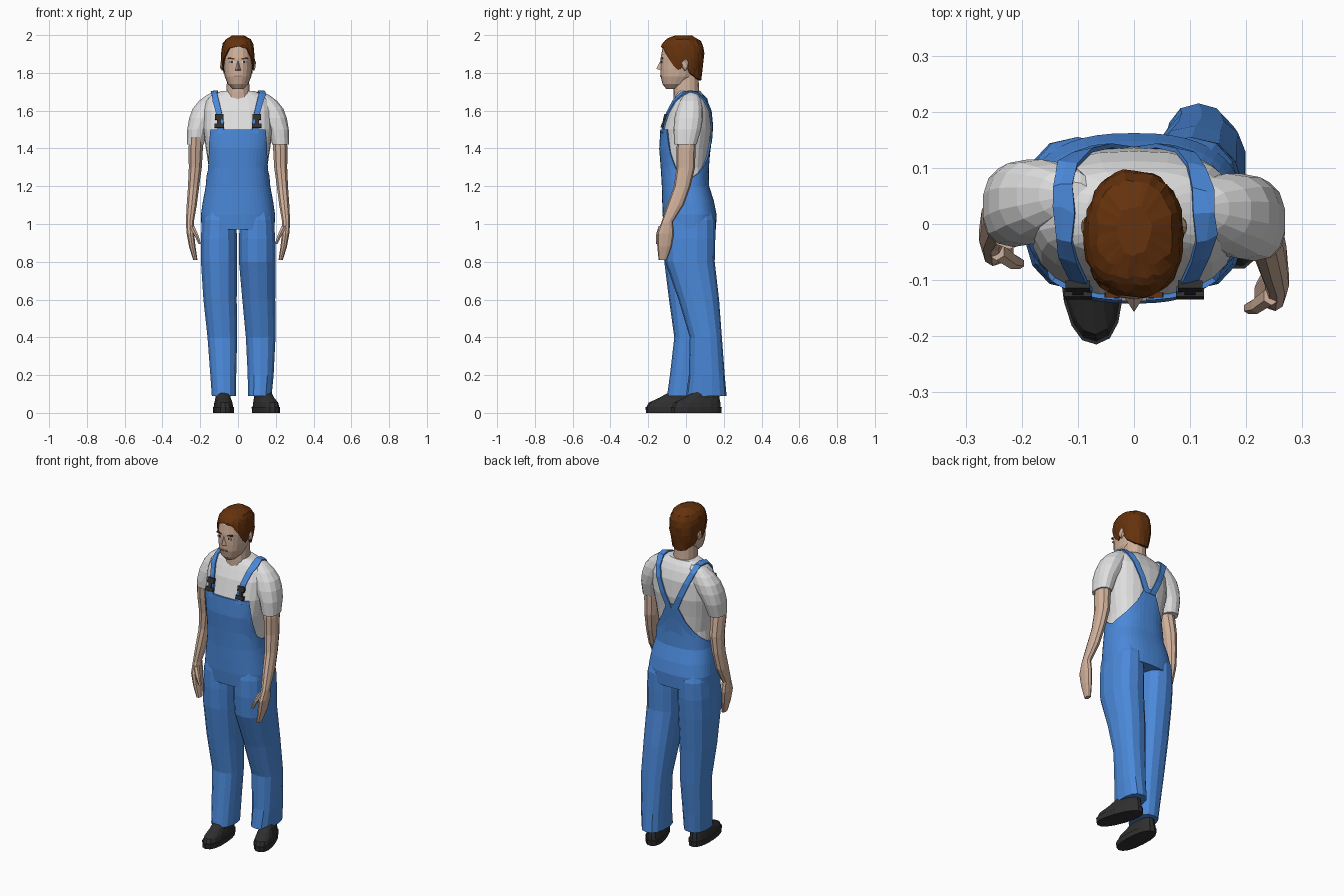
import bpy, bmesh, math, random
from mathutils import Vector, Matrix

if "Cube" in bpy.data.objects:
    bpy.data.objects.remove(bpy.data.objects["Cube"])

random.seed(4)


def material(name, rgb):
    m = bpy.data.materials.new(name)
    m.diffuse_color = (*rgb, 1)
    m.use_nodes = True
    m.node_tree.nodes["Principled BSDF"].inputs["Base Color"].default_value = m.diffuse_color
    return m


BLUE = material("denim blue", (0.07, 0.25, 0.70))
WHITE = material("shirt white", (0.74, 0.74, 0.74))
SKIN = material("skin", (0.64, 0.44, 0.33))
HAIR = material("hair brown", (0.13, 0.032, 0.004))
DARK = material("dark rubber", (0.028, 0.028, 0.028))
LIP = material("lip", (0.38, 0.22, 0.17))


def add_object(name, bm, mat):
    bmesh.ops.recalc_face_normals(bm, faces=bm.faces)
    me = bpy.data.meshes.new(name)
    bm.to_mesh(me)
    bm.free()
    me.materials.append(mat)
    ob = bpy.data.objects.new(name, me)
    bpy.context.collection.objects.link(ob)
    return ob


# A section is (z, centre x, half width, front y, back y); angle 0 faces the front
def point(sec, a, p, grow=0.0):
    z, cx, rx, yf, yb = sec
    sgn = lambda v: math.copysign(abs(v) ** p, v)
    return Vector((cx + (rx + grow) * sgn(math.sin(a)),
                   (yf + yb) / 2 - ((yb - yf) / 2 + grow) * sgn(math.cos(a)), z))


def lerp(keys, t):
    """Linear interpolation of tuples sorted by their first value."""
    if t <= keys[0][0]:
        return (t, *keys[0][1:])
    for k0, k1 in zip(keys, keys[1:]):
        if t <= k1[0]:
            f = (t - k0[0]) / (k1[0] - k0[0])
            return tuple(a + (b - a) * f for a, b in zip(k0, k1))
    return (t, *keys[-1][1:])


def skin_rings(name, rings, mat, bottom=True, top=True):
    bm = bmesh.new()
    rows = [[bm.verts.new(v) for v in r] for r in rings]
    n = len(rows[0])
    for r0, r1 in zip(rows, rows[1:]):
        for i in range(n):
            j = (i + 1) % n
            bm.faces.new((r0[i], r0[j], r1[j], r1[i]))
    if bottom:
        bm.faces.new(rows[0][::-1])
    if top:
        bm.faces.new(rows[-1])
    return add_object(name, bm, mat)


def loft(name, secs, mat, n=12, p=0.9):
    return skin_rings(name, [[point(s, math.tau * i / n, p) for i in range(n)] for s in secs], mat)


def box(name, pos, size, mat, tilt=0.0, roll=0.0):
    bm = bmesh.new()
    bmesh.ops.create_cube(bm, size=1, matrix=Matrix.Translation(pos) @ Matrix.Rotation(tilt, 4, 'X')
                          @ Matrix.Rotation(roll, 4, 'Y') @ Matrix.Diagonal((*size, 1)))
    return add_object(name, bm, mat)


def front_y(keys, x, z, p):
    s = lerp(keys, z)
    c = math.sqrt(1 - min(1, abs(x) / s[2]) ** (2 / p))
    return (s[3] + s[4]) / 2 - (s[4] - s[3]) / 2 * c ** p


# Torso shape shared by the shirt and the overalls
TP = 0.8
TORSO = [(0.96, 0, .185, -.108, .150), (1.05, 0, .188, -.116, .154), (1.12, 0, .178, -.118, .140),
         (1.20, 0, .163, -.120, .115), (1.30, 0, .155, -.126, .112), (1.40, 0, .170, -.134, .122),
         (1.50, 0, .185, -.128, .136), (1.60, 0, .185, -.098, .130), (1.65, 0, .172, -.072, .112),
         (1.68, 0, .145, -.055, .095), (1.705, 0, .085, -.040, .075)]
shirt = loft("shirt_body", TORSO[3:], WHITE, 24, TP)

# Sleeves, joined with the shirt body
SLEEVE = [(1.42, .225, .045, -.062, .056), (1.50, .215, .055, -.066, .080), (1.56, .19, .07, -.062, .090),
          (1.61, .165, .077, -.050, .090), (1.65, .140, .070, -.035, .082), (1.68, .12, .05, -.015, .07),
          (1.695, .11, .03, .005, .05)]
bm = bmesh.new()
bm.from_mesh(shirt.data)
for s in (-1, 1):
    back = 0.025 if s < 0 else 0
    secs = [(z, s * cx, rx, yf + back, yb + back) for z, cx, rx, yf, yb in SLEEVE]
    ob = loft("sleeve", secs, WHITE, 14, 0.85)
    bm.from_mesh(ob.data)
    bpy.data.objects.remove(ob)
bm.to_mesh(shirt.data)
bm.free()
shirt.name = "shirt"

# Overalls upper part: its top edge height depends on the angle around the body
EDGE = [(0, 1.50), (45, 1.50), (60, 1.37), (75, 1.28), (95, 1.235), (120, 1.27),
        (140, 1.31), (160, 1.37), (172, 1.45), (180, 1.46)]
N = 48
cols = []
for i in range(N):
    deg = 360 * i / N
    hi = lerp(EDGE, min(deg, 360 - deg))[1]
    levels = [0.97, 1.05, 1.12, 1.20] + [1.20 + (hi - 1.20) * t for t in (.33, .66, 1)]
    col = [point(lerp(TORSO, z), math.radians(deg), TP, 0.008) for z in levels]
    col.append(point(lerp(TORSO, hi), math.radians(deg), TP, -0.004))
    cols.append(col)
skin_rings("overalls_bib", list(zip(*cols)), BLUE, True, False)

# Trouser legs, the right one set back
LEG_L = [(.09, -.075, .065, -.10, .08), (.2, -.078, .070, -.085, .09), (.4, -.083, .08, -.062, .11),
         (.6, -.095, .090, -.09, .125), (.8, -.100, .098, -.115, .145), (.92, -.101, .098, -.118, .155),
         (1.02, -.100, .092, -.115, .155), (1.10, -.09, .08, -.10, .13)]
LEG_R = [(.09, .115, .064, .00, .215), (.2, .12, .070, .015, .205), (.4, .12, .08, .02, .19),
         (.6, .110, .089, -.04, .175), (.8, .102, .099, -.11, .152), (.92, .101, .098, -.118, .155),
         (1.02, .100, .092, -.115, .155), (1.10, .09, .08, -.10, .13)]
loft("left_trouser_leg", LEG_L, BLUE, 14, 0.82)
loft("right_trouser_leg", LEG_R, BLUE, 14, 0.82)

# Shoes: stepped sole and rounded upper
SHOE = [(0, 0, .054, -.140, .14), (.03, 0, .056, -.143, .143), (.031, 0, .051, -.137, .137),
        (.055, 0, .047, -.125, .135), (.08, 0, .040, -.070, .130), (.105, 0, .040, -.025, .125),
        (.14, 0, .036, .00, .115)]
for name, loc, ang in (("left_shoe", (-.077, -.072, 0), 4), ("right_shoe", (.148, .055, 0), 20)):
    ob = loft(name, SHOE, DARK, 16, 0.85)
    ob.data.transform(Matrix.Translation(loc) @ Matrix.Rotation(math.radians(ang), 4, 'Z'))

# Arms with hands and thumbs; the left arm hangs further back
ARM = [(.81, .226, .012, -.145, -.10), (.88, .242, .018, -.152, -.075), (.95, .252, .021, -.155, -.062),
       (1.01, .255, .022, -.13, -.07), (1.10, .245, .028, -.10, -.012), (1.20, .235, .031, -.064, .024),
       (1.30, .226, .036, -.05, .048), (1.40, .224, .040, -.05, .05), (1.46, .222, .036, -.045, .05)]
THUMB = [(.895, .203, .008, -.16, -.14), (.94, .220, .012, -.16, -.13), (.99, .245, .015, -.145, -.11)]
for s, side in ((-1, "left"), (1, "right")):
    def placed(keys):
        d = lambda z: 0.08 * min(1, (1.46 - z) / 0.45) if s < 0 else 0
        return [(z, s * cx, rx, yf + d(z), yb + d(z)) for z, cx, rx, yf, yb in keys]
    loft(side + "_arm", placed(ARM), SKIN, 10)
    loft(side + "_thumb", placed(THUMB), SKIN, 6)

# Straps wrapped over the shoulders, and buckles
STRAP = [(.10, -.145, 1.48), (.10, -.14, 1.54), (.112, -.125, 1.60), (.128, -.085, 1.665), (.134, -.035, 1.70),
         (.134, .02, 1.725), (.13, .07, 1.715), (.118, .125, 1.67), (.098, .15, 1.60), (.06, .155, 1.52),
         (.018, .15, 1.43)]
for s, side in ((-1, "left"), (1, "right")):
    bm = bmesh.new()
    rows = [[bm.verts.new((s * (x + dx), y, z)) for dx in (-.02, 0, .02)] for x, y, z in STRAP]
    for r0, r1 in zip(rows, rows[1:]):
        for i in (0, 1):
            bm.faces.new((r0[i], r0[i + 1], r1[i + 1], r1[i]))
    strap = add_object(side + "_strap", bm, BLUE)
    wrap = strap.modifiers.new("wrap", 'SHRINKWRAP')
    wrap.target, wrap.wrap_mode, wrap.offset = shirt, 'OUTSIDE_SURFACE', 0.007
    thick = strap.modifiers.new("thickness", 'SOLIDIFY')
    thick.thickness, thick.offset = 0.008, 0
    for part, z, size in (("clip", 1.567, (.044, .014, .030)), ("stem", 1.545, (.02, .012, .04)),
                          ("buckle", 1.520, (.050, .016, .022))):
        y = front_y(TORSO, .1, z, TP) - .014
        box(f"{side}_{part}", (s * .1, y, z), size, DARK, -0.25)

# Neck and head
HP = 0.9
HEAD = [(1.715, 0, .028, -.105, -.03), (1.74, 0, .054, -.124, .01), (1.78, 0, .070, -.134, .05),
        (1.82, 0, .076, -.135, .075), (1.88, 0, .080, -.134, .085), (1.93, 0, .078, -.125, .08),
        (1.97, 0, .055, -.09, .06)]
loft("neck", [(1.64, 0, .07, -.065, .075), (1.70, 0, .063, -.066, .07), (1.80, 0, .058, -.06, .065)], SKIN, 14)
loft("head", HEAD, SKIN, 20, HP)

# Nose
bm = bmesh.new()
a, b, c, d = [bm.verts.new(v) for v in ((0, -.130, 1.875), (0, -.157, 1.822), (-.02, -.126, 1.81), (.02, -.126, 1.81))]
for f in ((a, b, c), (a, d, b), (b, d, c), (a, c, d)):
    bm.faces.new(f)
add_object("nose", bm, SKIN)

# Eyes, brows, ears and mouth
for s, side in ((-1, "left"), (1, "right")):
    for part, x, z, size, mat, roll in (("eye_white", .032, 1.857, (.026, .007, .010), WHITE, 0),
                                        ("iris", .031, 1.857, (.010, .009, .010), DARK, 0),
                                        ("brow", .034, 1.876, (.036, .009, .008), HAIR, -.15)):
        box(f"{side}_{part}", (s * x, front_y(HEAD, x, z, HP), z), size, mat, 0, s * roll)
    bm = bmesh.new()
    bmesh.ops.create_icosphere(bm, subdivisions=1, radius=1, matrix=Matrix.Translation((s * .084, -.005, 1.843))
                               @ Matrix.Diagonal((.012, .020, .034, 1)))
    add_object(side + "_ear", bm, SKIN)
box("mouth", (0, front_y(HEAD, 0, 1.782, HP), 1.782), (.044, .007, .008), LIP)

# Hair cap: lower edge follows the hairline, tousled slightly
CAP = [(1.74, 0, .060, -.08, .075), (1.80, 0, .078, -.12, .085), (1.85, 0, .086, -.135, .094),
       (1.90, 0, .089, -.137, .097), (1.95, 0, .084, -.130, .091), (1.98, 0, .065, -.105, .07),
       (1.998, 0, .030, -.055, .03)]
LINE = [(0, 1.94), (30, 1.93), (50, 1.885), (65, 1.85), (76, 1.81), (86, 1.82), (96, 1.85),
        (108, 1.80), (140, 1.768), (180, 1.76)]
cols = []
for i in range(36):
    deg = i * 10
    lo = lerp(LINE, min(deg, 360 - deg))[1]
    ang = math.radians(deg)
    col = [point(lerp(CAP, lo), ang, HP, -0.02)]
    for t in (0, .2, .4, .6, .75, .88, 1):
        z = lo + (1.998 - lo) * t
        col.append(point(lerp(CAP, z), ang, HP, random.uniform(-.003, .003)))
    cols.append(col)
skin_rings("hair", list(zip(*cols)), HAIR, False, True)
